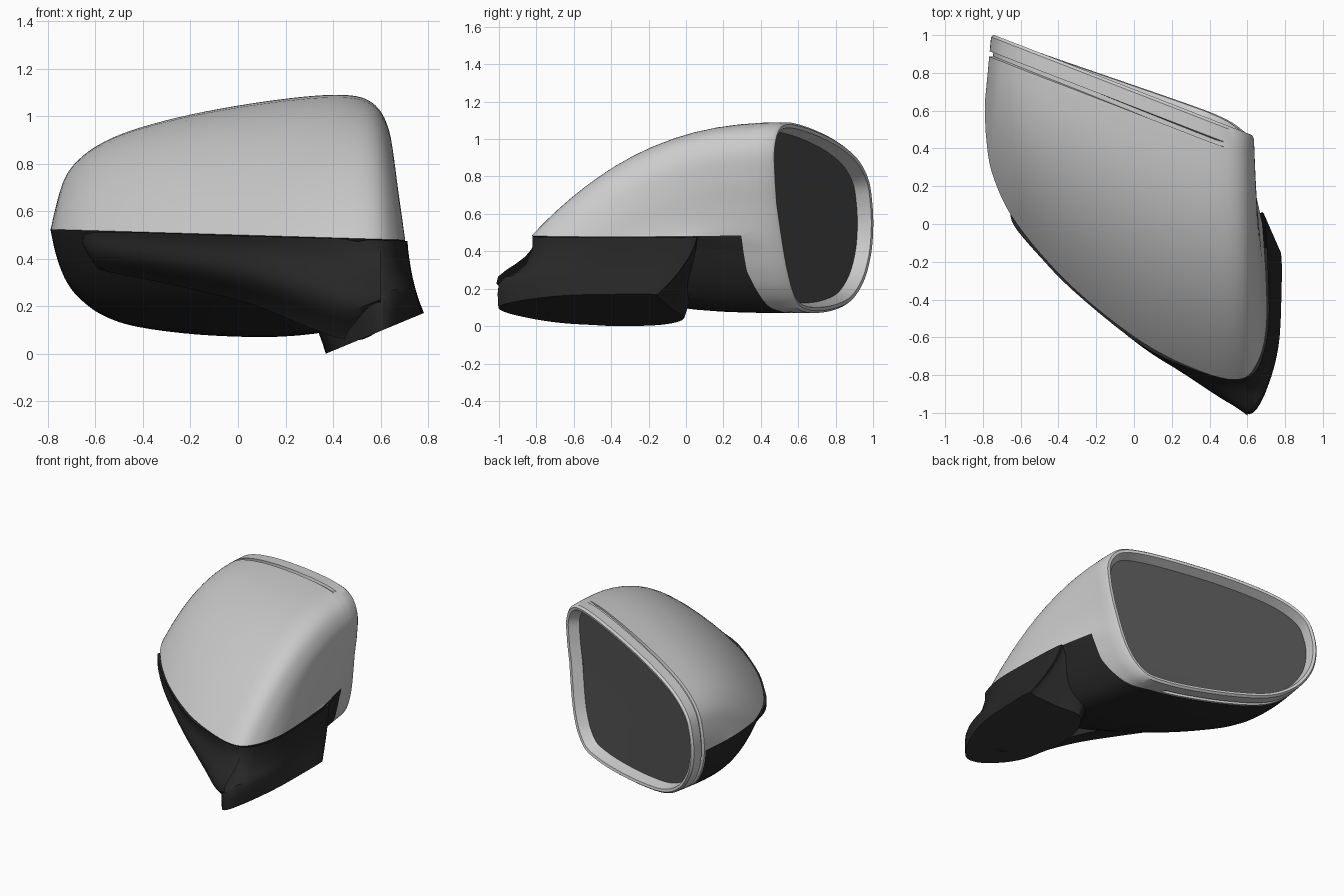
import bpy, bmesh, math
from mathutils import Vector

if "Cube" in bpy.data.objects:
    bpy.data.objects.remove(bpy.data.objects["Cube"])

def material(name, v):
    m = bpy.data.materials.new(name)
    m.diffuse_color = (v, v, v, 1)
    m.use_nodes = True
    m.node_tree.nodes["Principled BSDF"].inputs["Base Color"].default_value = m.diffuse_color
    return m

BLACK = material("black_plastic", 0.02)
GLASS = material("mirror_dark", 0.08)

def spline(pts, n, closed=True):
    """Catmull-Rom curve through pts, n steps per segment."""
    P = [Vector(p) for p in pts]
    c, out = len(P), []
    get = (lambda i: P[i % c]) if closed else (lambda i: P[max(0, min(c - 1, i))])
    for i in range(c if closed else c - 1):
        a, b, d, e = (get(i + k) for k in (-1, 0, 1, 2))
        for k in range(n):
            t = k / n
            out.append(0.5 * (2 * b + (d - a) * t + (2 * a - 5 * b + 4 * d - e) * t * t
                              + (3 * b - a - 3 * d + e) * t ** 3))
    return out if closed else out + [P[-1]]

def loft(name, rows, closed=False, mat=None, cap=False, angle=35):
    """Skin between equally long rows of points."""
    bm = bmesh.new()
    V = [[bm.verts.new(p) for p in r] for r in rows]
    n = len(rows[0])
    for a, b in zip(V, V[1:]):
        for i in range(n if closed else n - 1):
            j = (i + 1) % n
            bm.faces.new((a[i], a[j], b[j], b[i]))
    if cap:
        bm.faces.new(V[-1])
    bmesh.ops.remove_doubles(bm, verts=bm.verts, dist=0.0002)
    bmesh.ops.recalc_face_normals(bm, faces=bm.faces)
    me = bpy.data.meshes.new(name)
    bm.to_mesh(me)
    bm.free()
    ob = bpy.data.objects.new(name, me)
    bpy.context.collection.objects.link(ob)
    if mat:
        me.materials.append(mat)
    bpy.ops.object.select_all(action='DESELECT')
    ob.select_set(True)
    bpy.context.view_layer.objects.active = ob
    bpy.ops.object.shade_smooth_by_angle(angle=math.radians(angle))
    return ob

# Rear opening outline (x, z): over the top, then back along the bottom
top_arc = [(-.755, .52), (-.74, .67), (-.68, .8), (-.52, .91), (-.25, .995), (.1, 1.06),
           (.41, 1.09), (.56, 1.06), (.63, .95), (.625, .8), (.6, .65), (.57, .485)]
low_arc = [(.55, .39), (.52, .29), (.47, .19), (.39, .11), (.27, .08), (.08, .07),
           (-.2, .085), (-.45, .13), (-.62, .23), (-.72, .37)]
# Widest horizontal line of the housing (x, y), where cover meets lower shell
waist = [(-.79, .64), (-.782, .45), (-.745, .25), (-.62, .0), (-.33, -.33), (.05, -.63),
         (.38, -.79), (.57, -.82), (.66, -.72), (.70, -.55), (.70, -.3), (.68, 0)]
N = 6
rim = spline(top_arc + low_arc, N)
edge = spline(waist + waist[-2:0:-1], N)
TOTAL, HALF = len(rim), 11 * N

def rim_y(p):
    # rear plane, leaning back a little at the lower inner side
    return .709 - .388 * p.x + .075 * max(0, .65 - p.y) * max(0, min(1, p.x + .5))

def shell(k, s, inward=0.0):
    """Housing surface: s=0 at the rear opening, s=1 at the waist line."""
    k %= TOTAL
    r, e = rim[k], edge[k]
    t = 1 - s
    zf = .50 - .03 * e.x
    g = 1 - (1 - t) ** (2.4 if k <= HALF else 4)
    p = Vector((e.x + (r.x - e.x) * t, e.y + (rim_y(r) - e.y) * t, zf + (r.y - zf) * g))
    if inward:
        p += Vector((-.05 - p.x, 0, .55 - p.z)).normalized() * inward
    return p

def frac(k, d):
    r, e = rim[k % TOTAL], edge[k % TOTAL]
    return min(.6, d / (Vector((r.x, rim_y(r))) - e).length)

def inset(k, w, depth):
    """Point inside the opening, recessed towards the front."""
    tan = rim[(k + 1) % TOTAL] - rim[k - 1]
    nrm = Vector((tan.y, -tan.x)).normalized()
    p = rim[k] + nrm * w
    return Vector((p.x - .36 * depth, rim_y(p) - .93 * depth, p.y))

def groove(k):
    # gap runs along the top, round the outer end and under the bottom
    return .02 if (k <= 6.3 * N or k >= 16.5 * N) else 0

def band(k):
    # frame is deeper on the inner lower side
    if k < HALF:
        return .13
    return .13 + .08 * max(0, min(1, (16 * N - k) / (3 * N)))

# Rear frame with lip and groove
K = range(TOTAL)
frame = [[inset(k, .055, .075) for k in K], [inset(k, .03, .0) for k in K],
         [inset(k, .012, -.004) for k in K], [shell(k, frac(k, .012)) for k in K],
         [shell(k, frac(k, .088)) for k in K],
         [shell(k, frac(k, .09), groove(k)) for k in K],
         [shell(k, frac(k, .115), groove(k)) for k in K],
         [shell(k, frac(k, .117)) for k in K],
         [shell(k, frac(k, band(k))) for k in K]]
loft("rear_frame", frame, closed=True)

# Mirror glass
loft("mirror_glass", [[inset(k, .05, .07) for k in K],
                      [inset(k, .065, .07) for k in K]], closed=True, mat=GLASS, cap=True)

# Upper cover and lower shell
def half(name, ks, mat=None, rows=16):
    grid = []
    for j in range(rows + 1):
        f = math.sin(math.pi / 2 * j / rows)
        row = []
        for k in ks:
            s0 = frac(k, band(k) if mat else .13)
            row.append(shell(k, s0 + (1 - s0) * f))
        grid.append(row)
    loft(name, grid, mat=mat)

half("upper_cover", range(0, HALF + 1))
half("lower_shell", range(HALF, TOTAL + 1), BLACK)

# Signal band wrapping the front below the cover: top xyz, bottom xyz
band_pts = [(-.655, .08, .47, -.62, .1, .42), (-.64, .0, .505, -.59, .05, .36),
            (-.54, -.125, .512, -.5, -.05, .335), (-.32, -.355, .508, -.28, -.24, .29),
            (.05, -.65, .495, .05, -.50, .21), (.35, -.785, .487, .30, -.68, .11),
            (.48, -.81, .482, .47, -.80, .06), (.60, -.80, .48, .60, -.90, .12)]
ups = spline([p[:3] for p in band_pts], 5, False)
lows = spline([p[3:] for p in band_pts], 5, False)
rows = [[u + Vector((.03, .05, 0)) for u in ups]]
last = len(ups) - 1
for h in (0, .1, .2, .3, .4, .5, .6, .7, .8, .9, 1):
    row = []
    for i, (u, l) in enumerate(zip(ups, lows)):
        w = i / last
        a = .025 + .125 * w ** 1.5
        bump = a * math.sin(math.pi * h ** (1 + .6 * w)) ** (1 + w)
        row.append(u.lerp(l, h) + Vector((-.4 * (1 - w), -1, 0)) * bump)
    rows.append(row)
rows.append([l + Vector((.06, .24, -.01)) * (1 - .6 * i / last) for i, l in enumerate(lows)])
loft("signal_band", rows, mat=BLACK)

# Mounting foot: outline at the cover (x, y) and at the tilted base (x, y)
foot = [(.28, -.72, .41, -.66), (.42, -.785, .465, -.82), (.55, -.82, .55, -.97),
        (.62, -.80, .63, -1.0), (.67, -.73, .71, -.86), (.71, -.55, .765, -.65),
        (.71, -.3, .78, -.4), (.692, .03, .78, -.17), (.655, .06, .75, -.15),
        (.55, .1, .6, -.08), (.42, .09, .47, -.01), (.3, -.05, .39, -.12),
        (.26, -.3, .37, -.35), (.24, -.55, .385, -.5)]
pts = spline(foot, 4)
profile = [(0, 0), (.15, .0), (.37, .2), (.5, .5), (.58, .85), (.66, .97), (.8, 1.0), (1, .98)]
rows = []
for h, w in profile:
    row = []
    for tx, ty, bx, by in pts:
        front = max(0, min(1, (-by - .55) / .35))
        f = w * front + h ** 1.5 * (1 - front)
        zb = max(0, (bx - .37) * .415)
        zt = .50 - .03 * tx
        row.append(Vector((tx + (bx - tx) * f, ty + (by - ty) * f, zt - .004 + (zb - zt) * h)))
    rows.append(row)
for p in rows[-1]:
    p.z = max(0, (p.x - .37) * .415)
loft("mounting_foot", rows, closed=True, mat=BLACK, cap=True, angle=30)
